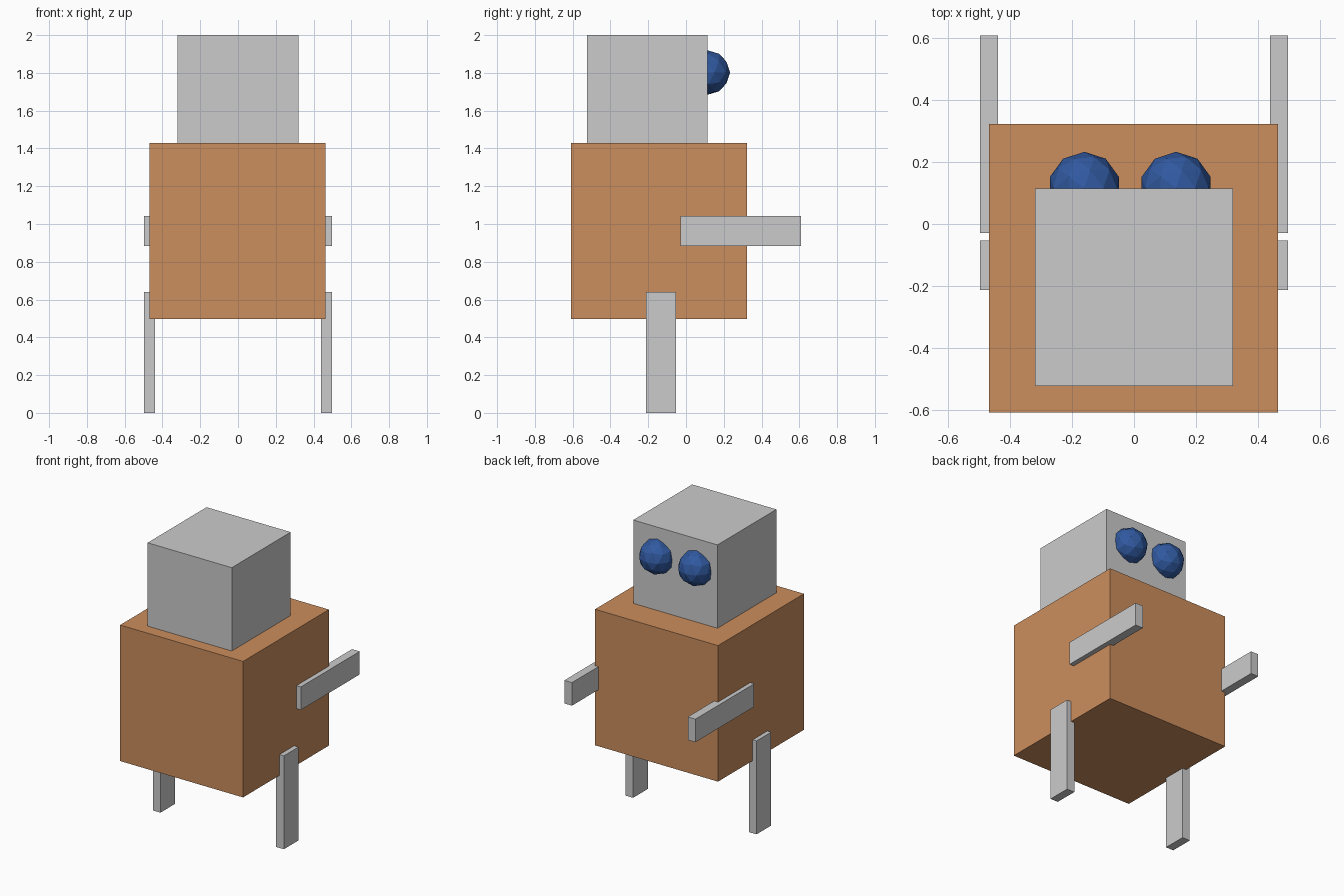
import bpy

if "Cube" in bpy.data.objects:
    bpy.data.objects.remove(bpy.data.objects["Cube"])


def material(name, rgb):
    m = bpy.data.materials.new(name)
    m.diffuse_color = (*rgb, 1)
    m.use_nodes = True
    m.node_tree.nodes["Principled BSDF"].inputs["Base Color"].default_value = m.diffuse_color
    return m


def box(name, lo, hi, mat=None):
    centre = [(a + b) / 2 for a, b in zip(lo, hi)]
    bpy.ops.mesh.primitive_cube_add(size=1, location=centre)
    ob = bpy.context.object
    ob.name = name
    ob.scale = [b - a for a, b in zip(lo, hi)]
    bpy.ops.object.transform_apply(location=False, rotation=False, scale=True)
    if mat:
        ob.data.materials.append(mat)
    return ob


orange = material("orange_paint", (0.60, 0.27, 0.11))
blue = material("blue_eye", (0.03, 0.10, 0.35))

# Body and head (the head sinks slightly into the body)
box("body", (-0.468, -0.608, 0.497), (0.464, 0.322, 1.429), orange)
box("head", (-0.319, -0.523, 1.363), (0.319, 0.115, 2.0))

# Arms reach towards +y, legs stand on the ground
for side, x0, x1 in (("left", -0.497, -0.439), ("right", 0.439, 0.497)):
    box(side + "_arm", (x0, -0.029, 0.884), (x1, 0.608, 1.042))
    box(side + "_leg", (x0, -0.213, 0.0), (x1, -0.054, 0.64))

# Faceted eyes half sunk in the face
for side, x in (("left", -0.16), ("right", 0.136)):
    bpy.ops.mesh.primitive_ico_sphere_add(subdivisions=2, radius=0.117,
                                          location=(x, 0.116, 1.802))
    eye = bpy.context.object
    eye.name = side + "_eye"
    eye.data.materials.append(blue)
